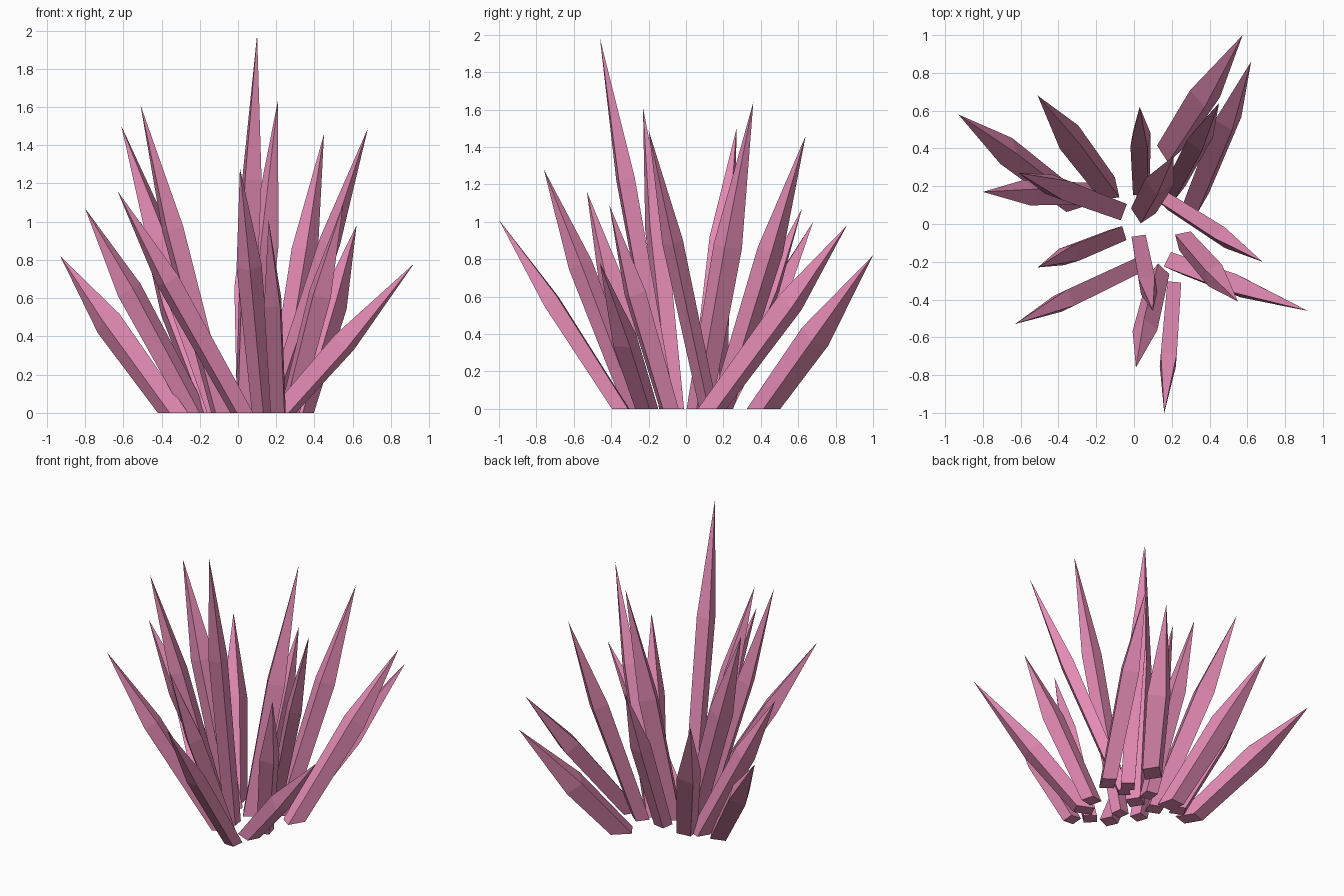
import bpy, bmesh, math
from mathutils import Vector

mat = bpy.data.materials.new("pink_crystal")
mat.diffuse_color = (0.78, 0.26, 0.46, 1)
SIDES = 4

# base x, base y, tip x, tip y, tip z, shoulder fraction, shoulder radius, roll
CRYSTALS = [
    (0.20, 0.415, 0.575, 1.00, 0.82, 0.47, 0.085, 0.45),
    (0.33, 0.14, 0.62, 0.86, 0.98, 0.58, 0.075, 0.6),
    (0.21, 0.19, 0.45, 0.64, 1.46, 0.58, 0.070, 0.6),
    (0.05, 0.07, 0.21, 0.36, 1.64, 0.53, 0.078, 0.3),
    (0.04, 0.19, 0.03, 0.62, 1.07, 0.60, 0.065, 0.6),
    (-0.14, 0.19, -0.51, 0.68, 1.00, 0.55, 0.080, 0.3),
    (-0.34, 0.13, -0.93, 0.58, 0.82, 0.57, 0.077, 0.3),
    (-0.22, 0.16, -0.80, 0.17, 1.07, 0.60, 0.070, 0.3),
    (-0.10, 0.08, -0.61, 0.27, 1.50, 0.60, 0.076, 0.78),
    (-0.09, -0.06, -0.51, -0.23, 1.61, 0.60, 0.064, 0.7),
    (0.02, -0.22, -0.63, -0.53, 1.16, 0.60, 0.066, 0.78),
    (0.13, -0.27, 0.01, -0.76, 1.28, 0.60, 0.066, 0.3),
    (0.03, -0.10, 0.10, -0.46, 1.98, 0.62, 0.062, 0.75),
    (0.21, -0.35, 0.16, -1.00, 1.01, 0.57, 0.060, 0.78),
    (0.27, -0.09, 0.55, -0.41, 1.09, 0.57, 0.068, 0.3),
    (0.23, -0.21, 0.92, -0.46, 0.78, 0.47, 0.070, 0.7),
    (0.18, 0.12, 0.68, -0.20, 1.49, 0.60, 0.056, 0.6),
]


def crystal(i, bx, by, tx, ty, tz, frac, radius, roll):
    base, tip = Vector((bx, by, 0)), Vector((tx, ty, tz))
    axis = (tip - base).normalized()
    u = axis.cross(Vector((0, 0, 1))).normalized()
    v = axis.cross(u)
    shoulder = base.lerp(tip, frac)
    bm = bmesh.new()
    low, high = [], []
    for k in range(SIDES):
        a = roll + math.tau * k / SIDES
        d = u * math.cos(a) + v * math.sin(a)
        foot = base + d * radius * 0.86
        foot -= axis * (foot.z / axis.z)      # trim the foot flat on the ground
        low.append(bm.verts.new(foot))
        high.append(bm.verts.new(shoulder + d * radius))
    apex = bm.verts.new(tip)
    bm.faces.new(low)
    for k in range(SIDES):
        n = (k + 1) % SIDES
        bm.faces.new((low[k], low[n], high[n], high[k]))
        bm.faces.new((high[k], high[n], apex))
    bmesh.ops.recalc_face_normals(bm, faces=bm.faces)
    mesh = bpy.data.meshes.new(f"crystal_{i:02d}")
    bm.to_mesh(mesh)
    bm.free()
    mesh.materials.append(mat)
    bpy.context.collection.objects.link(bpy.data.objects.new(mesh.name, mesh))


# Cluster of leaning crystal shards
for i, c in enumerate(CRYSTALS, 1):
    crystal(i, *c)
